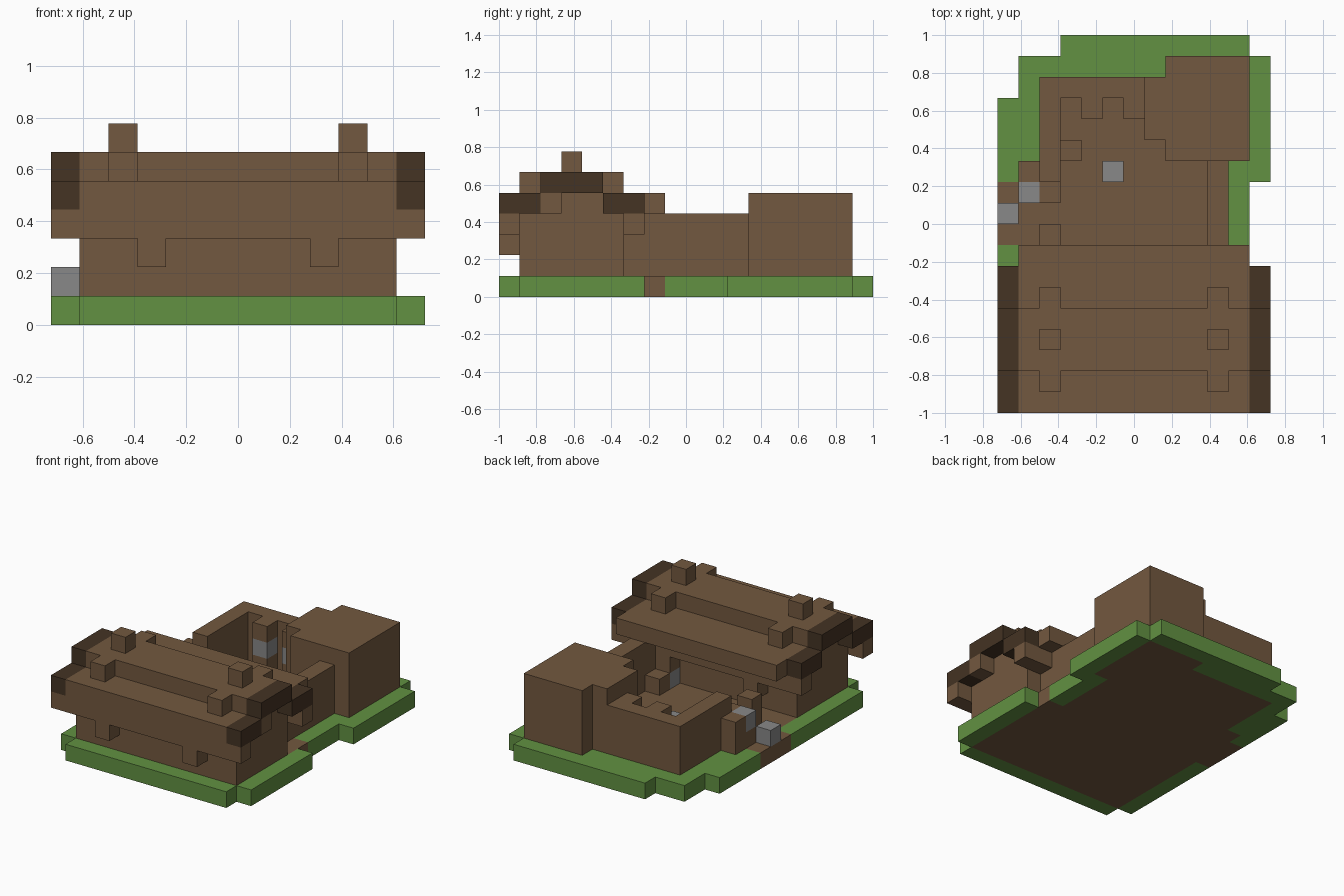
import bpy
import bmesh
from mathutils import Vector

default_cube = bpy.data.objects.get("Cube")
if default_cube:
    bpy.data.objects.remove(default_cube, do_unlink=True)

CELL = 1 / 9
ORIGIN = Vector((-6.5, -9, 0))      # grid corner, in cells
WIDTH = 13


def make_material(name, color):
    material = bpy.data.materials.new(name)
    material.use_nodes = True
    rgba = (*color, 1)
    material.diffuse_color = rgba
    shader = material.node_tree.nodes["Principled BSDF"]
    shader.inputs["Base Color"].default_value = rgba
    shader.inputs["Roughness"].default_value = 0.9
    return material


WOOD = make_material("brown wood", (0.171, 0.098, 0.05))
TRIM = make_material("dark trim", (0.058, 0.033, 0.017))
GRASS = make_material("green grass", (0.122, 0.283, 0.054))
STONE = make_material("grey stone", (0.246, 0.246, 0.246))


def cells_of(boxes):
    """All grid cells covered by boxes given as x, y and z ranges."""
    return {(x, y, z)
            for xs, ys, zs in boxes
            for x in range(*xs) for y in range(*ys) for z in range(*zs)}


def mirrored(*boxes):
    """The boxes together with their left-right mirror images."""
    flipped = [((WIDTH - xs[1], WIDTH - xs[0]), ys, zs) for xs, ys, zs in boxes]
    return list(boxes) + flipped


def part(name, material, boxes, without=()):
    """One blocky object holding only the outer faces of its cells."""
    cells = cells_of(boxes) - cells_of(without)
    bm = bmesh.new()
    for cell in sorted(cells):
        center = Vector(cell) + Vector((0.5, 0.5, 0.5))
        for axis in range(3):
            for sign in (-1, 1):
                step = [0, 0, 0]
                step[axis] = sign
                neighbour = tuple(c + s for c, s in zip(cell, step))
                if neighbour in cells:
                    continue
                normal = Vector(step) / 2
                u = Vector((0, 0, 0))
                u[(axis + 1) % 3] = 0.5
                v = Vector((0, 0, 0))
                v[(axis + 2) % 3] = 0.5 * sign
                ring = (-u - v, u - v, u + v, -u + v)
                bm.faces.new([bm.verts.new((center + normal + corner + ORIGIN) * CELL)
                              for corner in ring])
    bmesh.ops.remove_doubles(bm, verts=bm.verts, dist=CELL / 100)
    bmesh.ops.dissolve_limit(bm, angle_limit=0.01, verts=bm.verts, edges=bm.edges)
    mesh = bpy.data.meshes.new(name)
    bm.to_mesh(mesh)
    bm.free()
    mesh.materials.append(material)
    obj = bpy.data.objects.new(name, mesh)
    bpy.context.collection.objects.link(obj)
    return obj


# Ground: a packed earth floor inside a grass rim
slab = (0, 1)
earth = [((1, 12), (1, 8), slab), ((2, 11), (8, 16), slab),
         ((8, 12), (12, 17), slab), ((0, 2), (8, 11), slab),
         ((1, 2), (11, 12), slab)]
lawn = [((1, 12), (0, 18), slab), ((0, 13), (1, 15), slab),
        ((1, 13), (11, 17), slab)]
lawn_gaps = [((12, 13), (7, 11), slab), ((1, 3), (17, 18), slab)]
part("earth_floor", WOOD, earth)
part("grass_rim", GRASS, lawn, without=earth + lawn_gaps)

# House body and the beams and brackets beneath the eaves
part("house_walls", WOOD, [((1, 12), (1, 6), (1, 4))])
for side, row in (("front", (0, 1)), ("back", (6, 7))):
    part(side + "_eave_beam", WOOD, [((0, 13), row, (3, 4))])
    part(side + "_eave_brackets", WOOD, mirrored(((3, 4), row, (2, 3))))

# Stepped roof with raised posts on both slopes and the ridge
part("lower_roof", WOOD, [((1, 12), (0, 8), (4, 5))])
part("upper_roof", WOOD, [((1, 12), (2, 5), (5, 6))])
part("slope_posts", WOOD, mirrored(((2, 3), (1, 2), (5, 6)),
                                   ((2, 3), (5, 6), (5, 6))))
part("ridge_posts", WOOD, mirrored(((2, 3), (3, 4), (6, 7))))
part("gable_trim", TRIM, mirrored(((0, 1), (0, 2), (4, 5)),
                                  ((0, 1), (5, 7), (4, 5)),
                                  ((0, 1), (2, 5), (5, 6))))
part("gable_bracket", WOOD, [((12, 13), (2, 3), (4, 5))])

# Courtyard walls and inner posts
wall = (1, 4)
part("left_wall", WOOD, [((10, 11), (6, 12), wall)])
part("right_wall", WOOD, [((2, 3), (11, 16), wall)])
part("back_wall", WOOD, [((3, 7), (15, 16), wall)])
for number, column in enumerate(((4, 5), (6, 7))):
    label = "inner_post_" + "ab"[number]
    row = (14, 15)
    part(label + "_wood", WOOD, [(column, row, (1, 2)), (column, row, (3, 4))])
    part(label + "_stone", STONE, [(column, row, (2, 3))])

# Tower at the back left corner
part("tower", WOOD, [((8, 12), (12, 17), (1, 5)), ((7, 8), (13, 16), (1, 5))])

# Gateway on the right side
part("gate_pillar", WOOD, [((2, 3), (8, 9), (1, 3))])
part("gate_post", WOOD, [((1, 2), (11, 12), (1, 3)), ((2, 3), (10, 11), (1, 3))])
part("gate_stone_base", WOOD, [((1, 2), (10, 11), (1, 2))])
part("gate_stone", STONE, [((1, 2), (10, 11), (2, 3))])
part("path_stone", STONE, [((0, 1), (9, 10), (1, 2))])

# Loose blocks in the courtyard
part("court_stone", STONE, [((5, 6), (11, 12), (1, 2))])
part("bench", WOOD, [((3, 4), (12, 13), (1, 2))])
part("crate", WOOD, [((9, 10), (7, 8), (1, 2))])
part("sheltered_stone", STONE, [((9, 10), (6, 7), (1, 2))])
